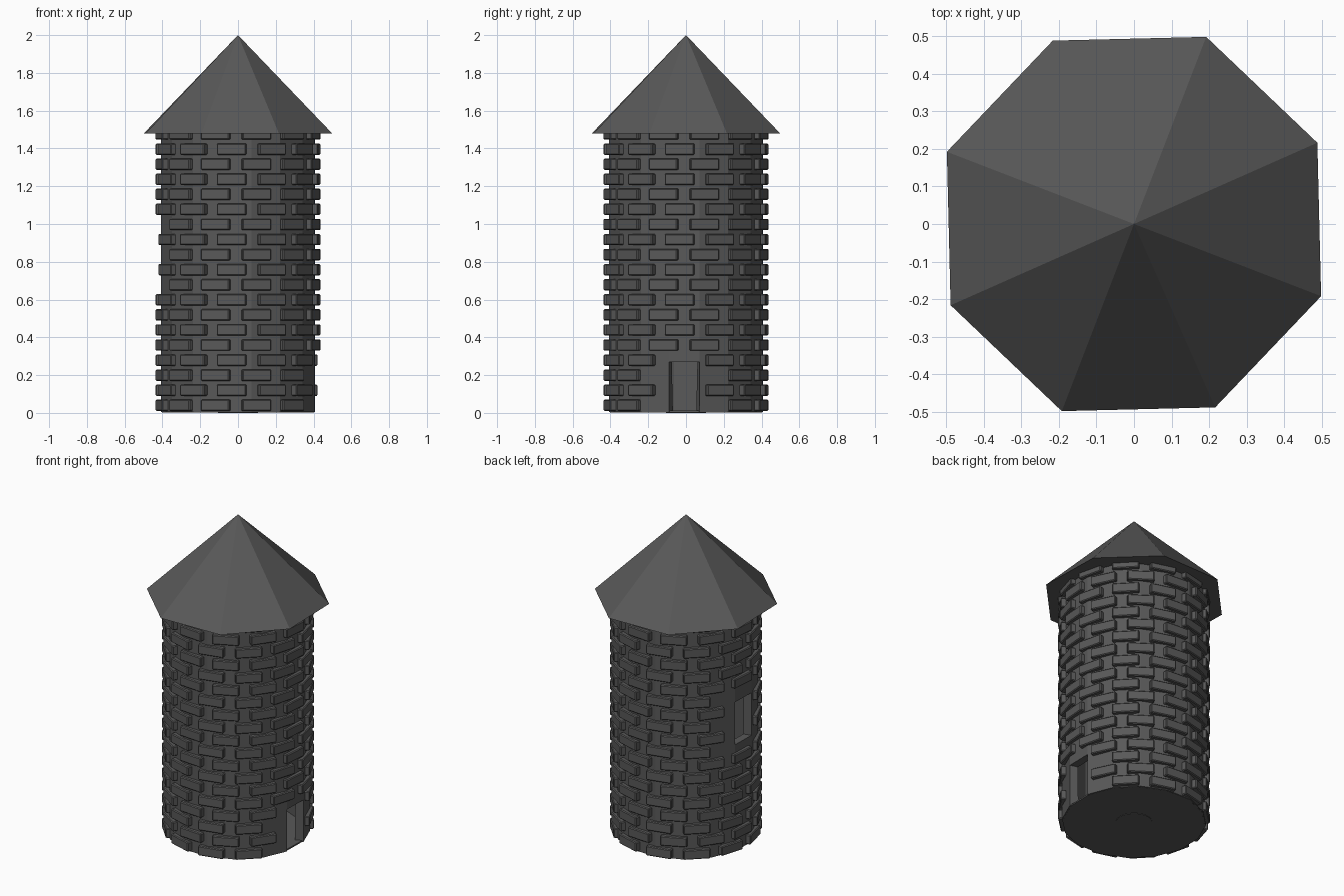
import bpy, bmesh, math
from mathutils import Matrix, Vector

if "Cube" in bpy.data.objects:
    bpy.data.objects.remove(bpy.data.objects["Cube"])

stone = bpy.data.materials.new("dark_grey_stone")
stone.diffuse_color = (0.1, 0.1, 0.1, 1)
stone.use_nodes = True
stone.node_tree.nodes["Principled BSDF"].inputs["Base Color"].default_value = stone.diffuse_color


def add_object(name, bm):
    mesh = bpy.data.meshes.new(name)
    bm.to_mesh(mesh)
    bm.free()
    mesh.materials.append(stone)
    obj = bpy.data.objects.new(name, mesh)
    bpy.context.collection.objects.link(obj)
    return obj


def cone(name, sides, r1, r2, z0, z1, turn):
    bm = bmesh.new()
    m = Matrix.Translation((0, 0, (z0 + z1) / 2)) @ Matrix.Rotation(math.radians(turn), 4, 'Z')
    bmesh.ops.create_cone(bm, cap_ends=True, segments=sides, radius1=r1,
                          radius2=r2, depth=z1 - z0, matrix=m)
    return add_object(name, bm)


# Hollow 16-sided wall; one facet is left open for the door (+x) and window (-x)
SIDES, R, TURN = 16, 0.415, -1.2
levels = [0.004, 0.27, 0.68, 0.95, 1.485]
openings = {(0, 0), (8, 2)}
bm = bmesh.new()
rings = []
for z in levels:
    ring = []
    for i in range(SIDES):
        a = math.radians((i - 0.5) * 360 / SIDES + TURN)
        ring.append(bm.verts.new((R * math.cos(a), R * math.sin(a), z)))
    rings.append(ring)
for j in range(len(levels) - 1):
    for i in range(SIDES):
        if (i, j) not in openings:
            n = (i + 1) % SIDES
            bm.faces.new((rings[j][i], rings[j][n], rings[j + 1][n], rings[j + 1][i]))
wall = add_object("tower_wall", bm)
solid = wall.modifiers.new("thickness", 'SOLIDIFY')
solid.thickness = 0.05
solid.offset = -1

# Floor and the small disc under it
cone("floor", SIDES, 0.408, 0.408, 0.003, 0.012, 11.25 + TURN)
cone("base_disc", 24, 0.105, 0.105, 0.0, 0.006, 0)

# Eight-sided roof with overhang
cone("roof", 8, 0.534, 0.0, 1.48, 2.0, 22.5 + 1.4)

# Staggered courses of raised bricks, left out around the door and window
bm = bmesh.new()
ROWS, PITCH = 19, 0.0798
for k in range(ROWS):
    z = 0.04 + k * PITCH
    start = 13.5 if k % 2 == 0 else -4.6
    for i in range(12):
        deg = start + 30 * i
        to_door = abs((deg + 180) % 360 - 180)
        if k <= 3 and to_door < 22:
            continue
        if 8 <= k <= 12 and to_door > 158:
            continue
        m = (Matrix.Rotation(math.radians(deg), 4, 'Z')
             @ Matrix.Translation((0.408, 0, z))
             @ Matrix.Diagonal((0.046, 0.156, 0.06, 1)))
        bmesh.ops.create_cube(bm, size=1, matrix=m)
bricks = add_object("bricks", bm)
bev = bricks.modifiers.new("worn_edges", 'BEVEL')
bev.width = 0.005
bev.segments = 1
